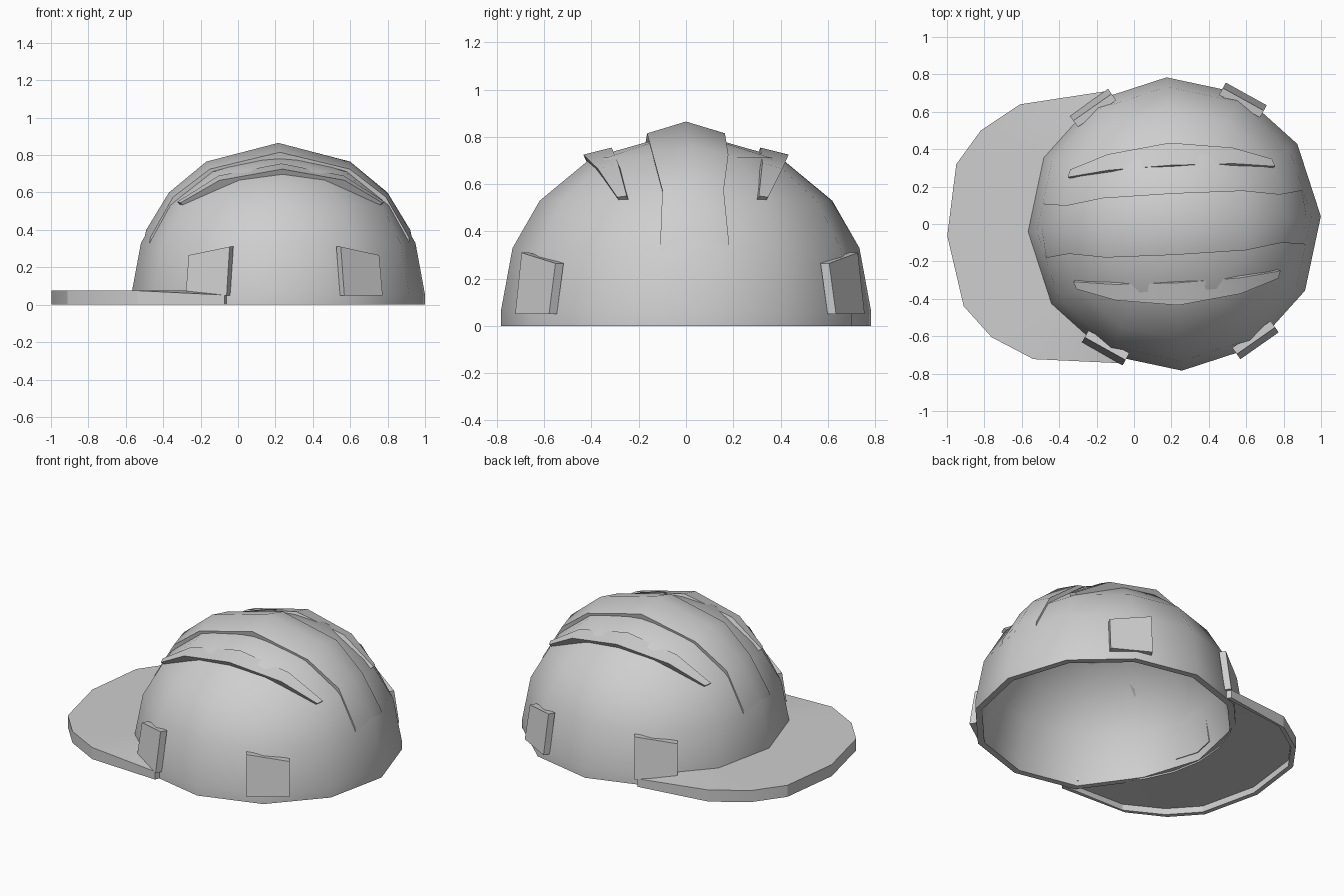
import bpy, bmesh
from math import radians, sin, cos
from mathutils import Vector

if "Cube" in bpy.data.objects:
    bpy.data.objects.remove(bpy.data.objects["Cube"], do_unlink=True)

grey = bpy.data.materials.new("light grey")
grey.use_nodes = True
grey.diffuse_color = (0.62, 0.62, 0.62, 1)
grey.node_tree.nodes["Principled BSDF"].inputs["Base Color"].default_value = (0.62, 0.62, 0.62, 1)


def loft(name, sections, loop=True, ring=False, angle=40):
    """Skin matching sections; loop closes each section, ring joins last to first."""
    bm = bmesh.new()
    rows = [[bm.verts.new(p) for p in s] for s in sections]
    n, m = len(rows), len(rows[0])
    for i in range(n if ring else n - 1):
        a, b = rows[i], rows[(i + 1) % n]
        for j in range(m if loop else m - 1):
            k = (j + 1) % m
            bm.faces.new((a[j], a[k], b[k], b[j]))
    if not ring:
        bm.faces.new(rows[0])
        bm.faces.new(rows[-1])
    bmesh.ops.remove_doubles(bm, verts=bm.verts, dist=0.0005)
    bmesh.ops.recalc_face_normals(bm, faces=bm.faces)
    mesh = bpy.data.meshes.new(name)
    bm.to_mesh(mesh)
    bm.free()
    mesh.materials.append(grey)
    obj = bpy.data.objects.new(name, mesh)
    bpy.context.collection.objects.link(obj)
    obj.location.x = 0.215
    obj.rotation_euler.z = radians(3)
    bpy.ops.object.select_all(action='DESELECT')
    obj.select_set(True)
    bpy.context.view_layer.objects.active = obj
    bpy.ops.object.shade_smooth_by_angle(angle=radians(angle))
    return obj


def polar(r, degrees, z):
    return Vector((r * cos(radians(degrees)), r * sin(radians(degrees)), z))


# Hollow twelve-sided shell; its lower edge lifts where the brim joins
outer = [(0.785, 0), (0.785, 0.06), (0.735, 0.33), (0.62, 0.53), (0.4, 0.712), (0, 0.825)]
inner = [(0, 0.785), (0.375, 0.677), (0.587, 0.505), (0.695, 0.315), (0.745, 0.06), (0.745, 0)]
sections = []
for step in range(12):
    lift = 0.05 if step in (5, 6, 7) else 0
    sections.append([polar(r, step * 30, max(z, lift)) for r, z in inner + outer])
loft("shell", sections, loop=False, ring=True)

# Brim: flat top, downturned lip, recessed underside
half = [(-0.327, 0.728, 114), (-0.79, 0.682, 130), (-1.007, 0.553, 150),
        (-1.147, 0.38, 165), (-1.215, 0, 180)]
stations = half + [(x, -y, 360 - a) for x, y, a in reversed(half[:-1])]
sections = []
for i, (x, y, a) in enumerate(stations):
    end = i in (0, len(stations) - 1)
    top, under = (0.052, 0.03) if end else (0.075, 0.04)
    root, tip = polar(0.75, a, 0), Vector((x, y, 0))
    lip = tip + (root - tip).normalized() * 0.03
    up = Vector((0, 0, 1))
    sections.append([root + up * top, tip + up * top, tip, lip, lip + up * under, root + up * under])
loft("brim", sections, angle=25)


def rib(name, rows, sink):
    """Raised band whose underside is sunk into the shell."""
    loft(name, [[Vector(p) for p in row] + [Vector(p) * sink for p in reversed(row)]
                for row in rows])


# Central rib: crest radius, crest height, edge radius, edge height, half width
crest = [(0.77, 0.1, 0.73, 0.1, 0.15), (0.707, 0.4, 0.692, 0.36, 0.145),
         (0.585, 0.6, 0.57, 0.575, 0.13), (0.385, 0.765, 0.375, 0.725, 0.16),
         (0, 0.865, 0, 0.815, 0.165)]
rows = []
for side, part in ((-1, crest), (1, crest[-2::-1])):
    for r, z, re, ze, w in part:
        rows.append([(side * re, -w, ze), (side * r, 0, z), (side * re, w, ze)])
rib("centre_rib", rows, 0.95)

# Side ribs: inner and outer edge points from front to middle
edges = [((0.555, 0.28, 0.55), (0.54, 0.32, 0.545)),
         ((0.335, 0.306, 0.69), (0.335, 0.391, 0.665)),
         ((0, 0.315, 0.755), (0, 0.435, 0.725))]
for name, s in (("left_rib", 1), ("right_rib", -1)):
    rows = [[(f * x, s * y, z) for x, y, z in pair]
            for f, part in ((-1, edges), (1, edges[-2::-1])) for pair in part]
    rib(name, rows, 0.93)

# Four accessory clips leaning against the lower shell
for name, a in (("back_left_clip", 58), ("front_left_clip", 122),
                ("front_right_clip", 238), ("back_right_clip", 302)):
    out, along = polar(1, a, 0), polar(1, a + 90, 0)
    sections = []
    for w in (-0.125, 0.125):
        spot = along * w
        # the corner nearer the side of the head stands taller
        high = 0.31 if abs((out + spot).y) > abs((out - spot).y) else 0.265
        sections.append([out * r + spot + Vector((0, 0, z))
                         for r, z in ((0.755, 0.05), (0.795, 0.05), (0.762, high), (0.72, high))])
    loft(name, sections, angle=20)
